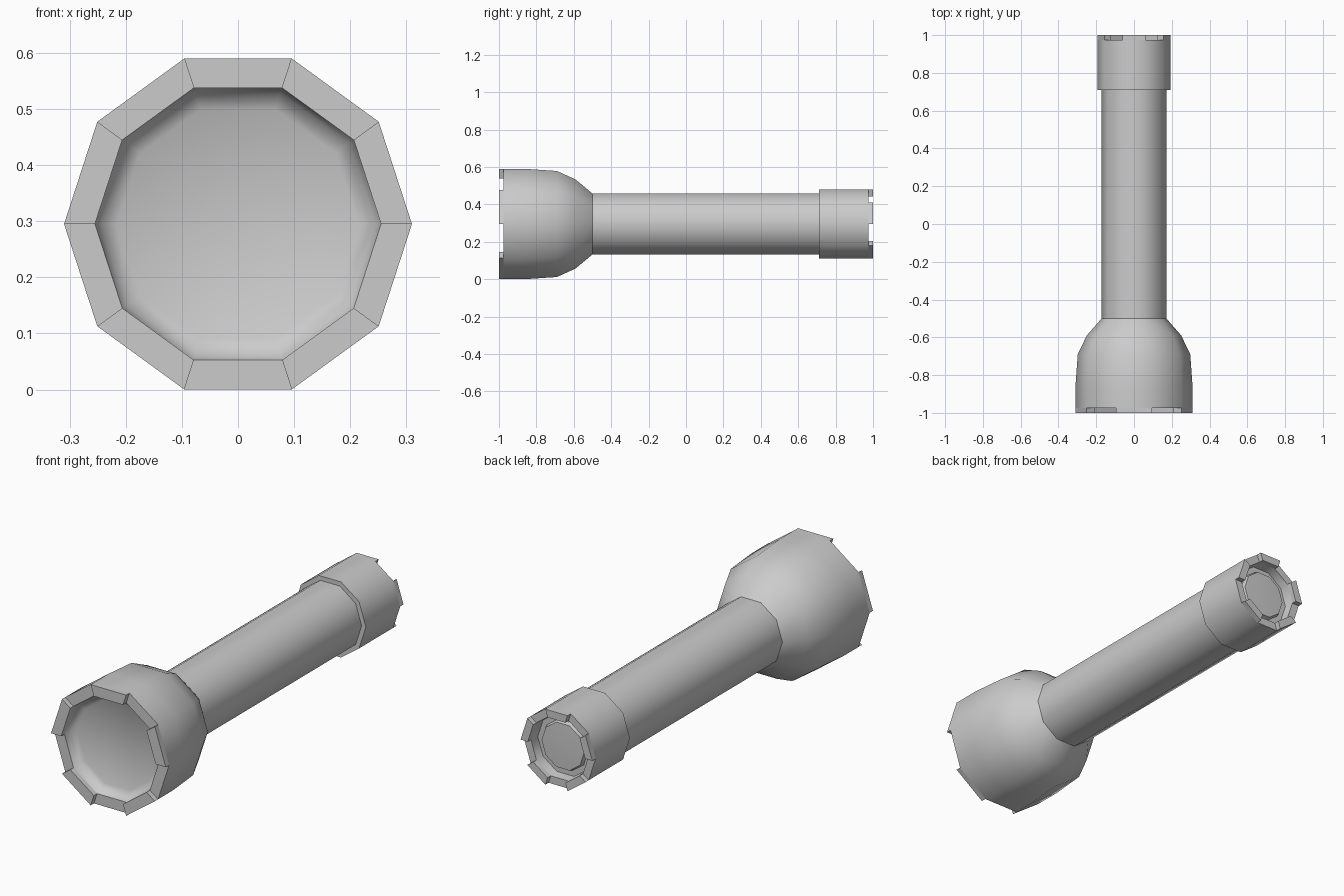
import bpy, bmesh, math

if "Cube" in bpy.data.objects:
    bpy.data.objects.remove(bpy.data.objects["Cube"])

SIDES = 10
CZ = 0.295          # height of the torch axis
TOOTH = 0.025       # rim tooth height


def lathe(name, profile, rim=None, direction=0):
    """Spin (radius, y) points round the y axis; raise every other face of band `rim` as a tooth."""
    bm = bmesh.new()
    rings = []
    for r, y in profile:
        if r == 0:
            rings.append([bm.verts.new((0, y, CZ))] * SIDES)
        else:
            rings.append([bm.verts.new((r * math.cos(math.tau * i / SIDES), y,
                                        CZ + r * math.sin(math.tau * i / SIDES)))
                          for i in range(SIDES)])
    teeth = []
    for k, (a, b) in enumerate(zip(rings, rings[1:])):
        for i in range(SIDES):
            j = (i + 1) % SIDES
            corners = list(dict.fromkeys((a[i], a[j], b[j], b[i])))
            face = bm.faces.new(corners)
            if k == rim and i % 2 == 0:
                teeth.append(face)
    if teeth:
        res = bmesh.ops.extrude_face_region(bm, geom=teeth)
        moved = [g for g in res["geom"] if isinstance(g, bmesh.types.BMVert)]
        bmesh.ops.translate(bm, verts=moved, vec=(0, direction * TOOTH, 0))
    bmesh.ops.recalc_face_normals(bm, faces=bm.faces[:])
    mesh = bpy.data.meshes.new(name)
    bm.to_mesh(mesh)
    bm.free()
    mesh.shade_smooth()
    mesh.set_sharp_from_angle(angle=math.radians(50))
    obj = bpy.data.objects.new(name, mesh)
    bpy.context.collection.objects.link(obj)
    return obj


# Flared head with toothed bezel and shallow lens recess
lathe("lamp_head", [(0, -0.925), (0.215, -0.93), (0.245, -0.945), (0.255, -0.975),
                    (0.31, -0.975), (0.31, -0.86), (0.298, -0.69),
                    (0.25, -0.59), (0.171, -0.5)], rim=3, direction=-1)

# Handle tube
lathe("handle", [(0.171, -0.5), (0.171, 0.71)])

# Tail cap with toothed rim and recessed push button
lathe("tail_cap", [(0.171, 0.71), (0.194, 0.71), (0.194, 0.975), (0.155, 0.975),
                   (0.15, 0.93), (0.122, 0.93), (0.115, 0.95), (0, 0.955)],
      rim=2, direction=1)
